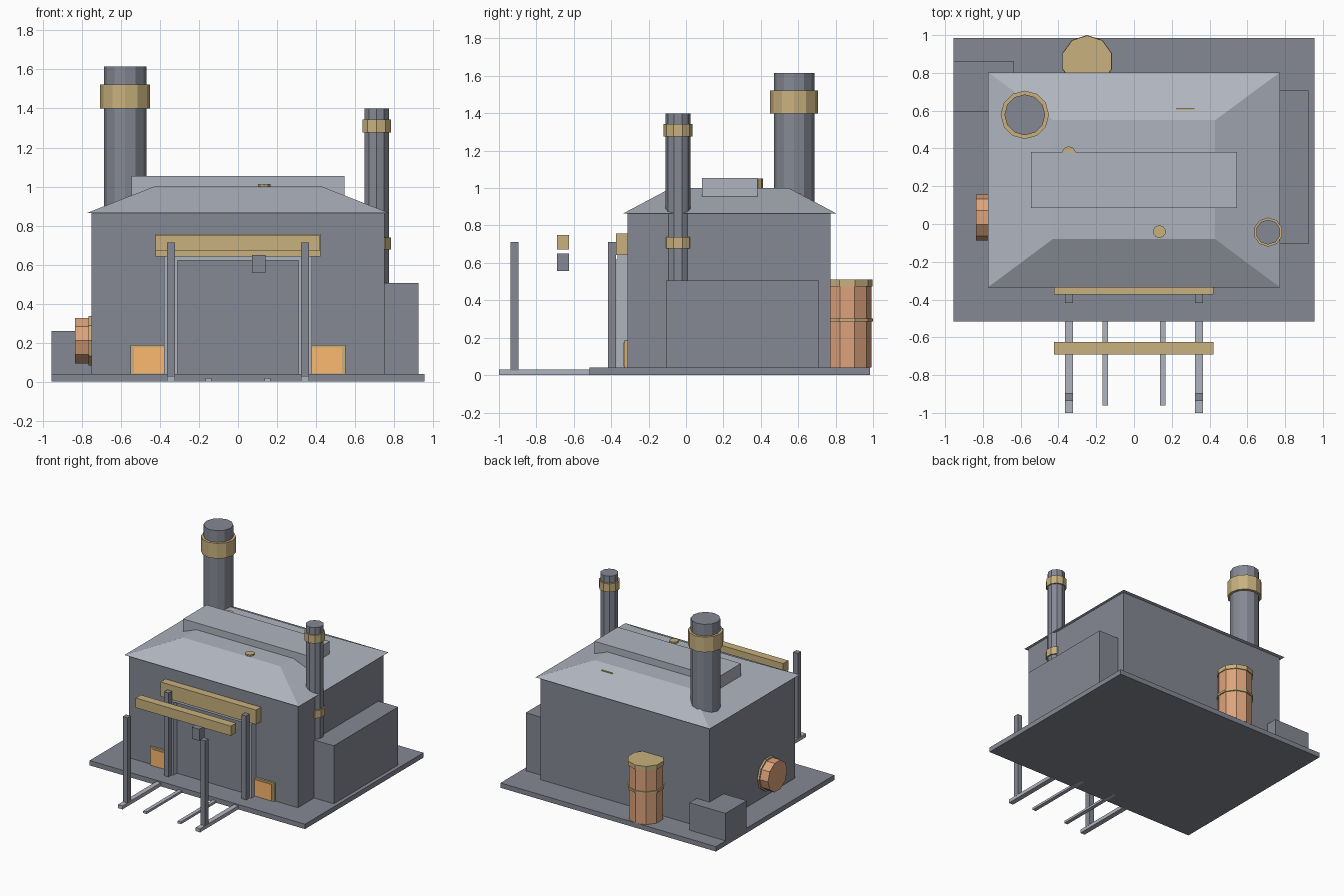
import bpy, bmesh, math
from mathutils import Matrix

if "Cube" in bpy.data.objects:
    bpy.data.objects.remove(bpy.data.objects["Cube"])


def material(name, color):
    m = bpy.data.materials.new(name)
    m.diffuse_color = (*color, 1)
    m.use_nodes = True
    m.node_tree.nodes["Principled BSDF"].inputs["Base Color"].default_value = m.diffuse_color
    return m


IRON = material("dark_iron", (0.235, 0.25, 0.295))
STEEL = material("light_steel", (0.43, 0.46, 0.52))
BRASS = material("brass", (0.58, 0.44, 0.21))
COPPER = material("copper", (0.72, 0.37, 0.2))
GLOW = material("glow", (0.98, 0.49, 0.165))


def finish(name, bm, mat):
    bmesh.ops.recalc_face_normals(bm, faces=bm.faces)
    me = bpy.data.meshes.new(name)
    bm.to_mesh(me)
    bm.free()
    ob = bpy.data.objects.new(name, me)
    bpy.context.collection.objects.link(ob)
    me.materials.append(mat)
    return ob


def box(name, x, y, z, mat=IRON, top=None):
    """Box from (min, max) ranges; top = (x range, y range) tapers the upper face."""
    bm = bmesh.new()
    bmesh.ops.create_cube(bm, size=1)
    for v in bm.verts:
        i, j, k = (int(c > 0) for c in v.co)
        tx, ty = top if top and k else (x, y)
        v.co = (tx[i], ty[j], z[k])
    return finish(name, bm, mat)


def cyl(name, x, y, z, r, sides, mat=IRON, axis='Z'):
    """Cylinder; the range tuple lies along the given axis."""
    lo, hi = z if axis == 'Z' else x
    mid = (lo + hi) / 2
    rot = Matrix.Rotation(math.pi / 2, 4, 'Y') if axis == 'X' else Matrix()
    loc = (mid, y, z) if axis == 'X' else (x, y, mid)
    bm = bmesh.new()
    bmesh.ops.create_cone(bm, cap_ends=True, segments=sides, radius1=r, radius2=r,
                          depth=hi - lo, matrix=Matrix.Translation(loc) @ rot)
    return finish(name, bm, mat)


def span(c, half):
    return (c - half, c + half)


def mirrored(s, a, b):
    return tuple(sorted((s * a, s * b)))


# main building
box("base_slab", (-0.955, 0.955), (-0.515, 0.985), (0.001, 0.04))
box("main_walls", (-0.75, 0.75), (-0.312, 0.772), (0.04, 0.865))
box("hip_roof", (-0.773, 0.773), (-0.335, 0.803), (0.865, 1.0), STEEL,
    top=((-0.43, 0.43), (-0.08, 0.55)))
box("roof_monitor", (-0.546, 0.546), (0.085, 0.382), (0.955, 1.055), STEEL)

# side buildings
box("right_annex", (0.7, 0.925), (-0.107, 0.708), (0.04, 0.505))
box("rear_left_box", (-0.955, -0.635), (0.595, 0.863), (0.04, 0.26))

# chimneys with collars
cyl("large_chimney", -0.578, 0.578, (0.8, 1.615), 0.108, 12)
cyl("large_chimney_collar", -0.578, 0.578, (1.4, 1.522), 0.128, 12, BRASS)
cyl("slim_chimney", 0.71, -0.043, (0.45, 1.4), 0.066, 10)
for i, z in enumerate(((1.277, 1.343), (0.677, 0.738))):
    cyl(f"slim_chimney_collar_{i}", 0.71, -0.043, z, 0.077, 10, BRASS)

# rear tank
cyl("rear_tank", -0.248, 0.862, (0.04, 0.475), 0.129, 10, COPPER)
cyl("rear_tank_lid", -0.248, 0.862, (0.475, 0.51), 0.136, 10, BRASS)
cyl("rear_tank_hoop", -0.248, 0.862, (0.287, 0.304), 0.138, 10, BRASS)

# side drum on the left wall
cyl("side_drum", (-0.836, -0.74), 0.034, 0.21, 0.122, 10, COPPER, 'X')
cyl("side_drum_flange", (-0.765, -0.74), 0.034, 0.21, 0.134, 10, BRASS, 'X')

# roof fittings
cyl("front_roof_knob", 0.134, -0.04, (0.97, 1.012), 0.034, 10, BRASS)
cyl("monitor_knob", -0.345, 0.375, (0.98, 1.05), 0.036, 10, BRASS)
box("rear_roof_plate", (0.223, 0.32), (0.604, 0.613), (0.94, 0.975), BRASS)

# doorway and porch beams
box("door_panel", (-0.31, 0.31), (-0.33, -0.3), (0.04, 0.622))
box("door_header", (-0.38, 0.38), (-0.365, -0.3), (0.622, 0.642), STEEL)
box("wall_lintel", (-0.424, 0.422), (-0.374, -0.3), (0.642, 0.758), BRASS)
box("front_beam", (-0.424, 0.42), (-0.69, -0.625), (0.672, 0.75), BRASS)
box("hanging_lantern", (0.073, 0.14), (-0.69, -0.625), (0.556, 0.65))

for s, side in ((-1, "left"), (1, "right")):
    box(f"{side}_door_jamb", mirrored(s, 0.31, 0.38), (-0.372, -0.3), (0.04, 0.622), STEEL)
    # inner and outer posts standing on rails
    px = span(s * 0.344, 0.021)
    box(f"{side}_inner_post", px, (-0.418, -0.373), (0.03, 0.712))
    box(f"{side}_outer_post", px, (-0.938, -0.896), (0.025, 0.712))
    box(f"{side}_outer_rail", span(s * 0.344, 0.02), (-1.0, -0.45), (0.002, 0.03), STEEL)
    box(f"{side}_inner_rail", span(s * 0.152, 0.015), (-0.962, -0.4), (0.0, 0.018), STEEL)
    # glowing furnace hatches beside the door
    box(f"{side}_hatch_frame", mirrored(s, 0.33, 0.55), (-0.328, -0.3), (0.04, 0.188), BRASS)
    box(f"{side}_hatch_glow", mirrored(s, 0.34, 0.532), (-0.333, -0.32), (0.045, 0.175), GLOW)
